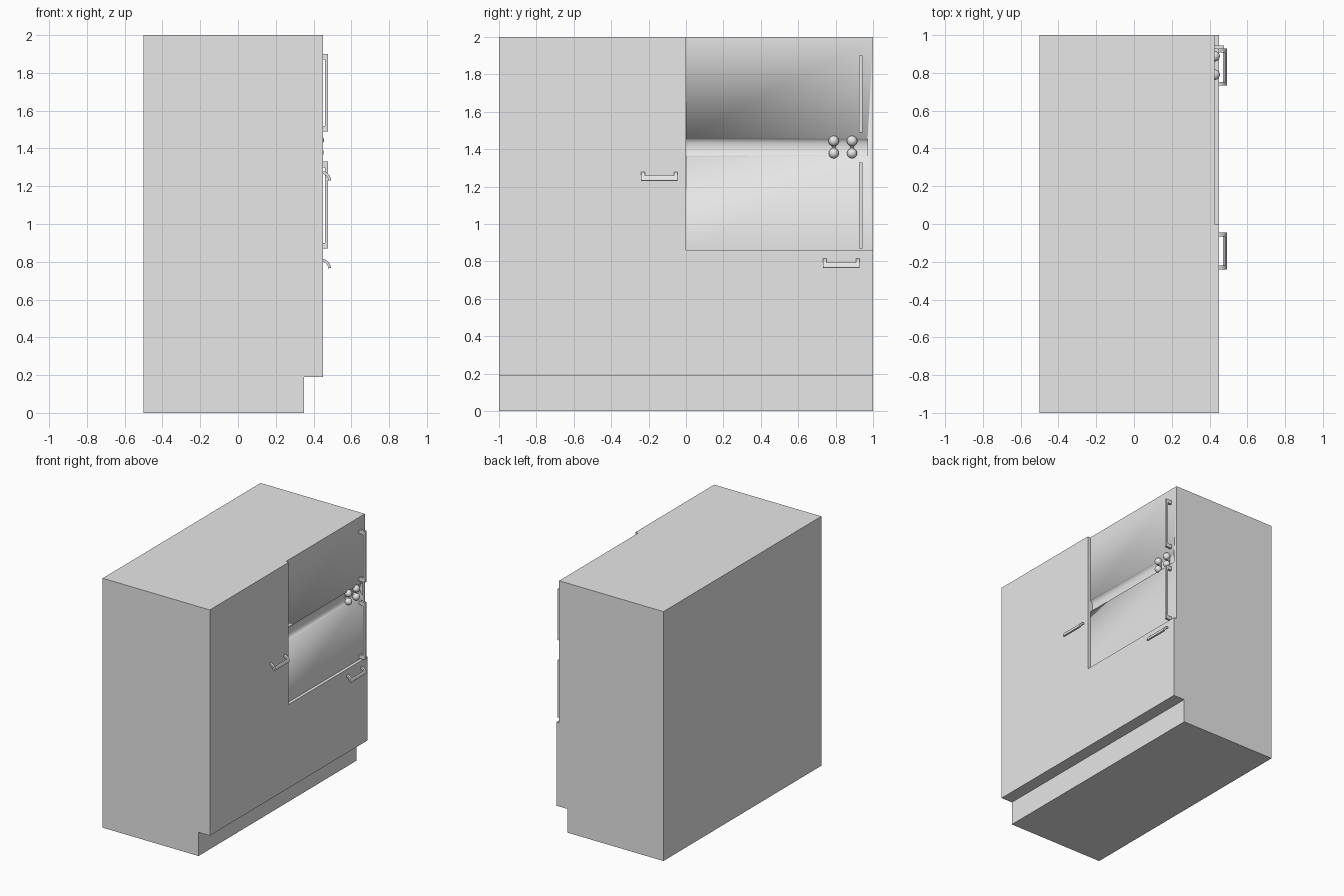
import bpy, bmesh, math
from mathutils import Vector

old = bpy.data.objects.get("Cube")
if old:
    bpy.data.objects.remove(old, do_unlink=True)

grey = bpy.data.materials.new("light grey")
grey.use_nodes = True
grey.diffuse_color = (0.8, 0.8, 0.8, 1)
grey.node_tree.nodes["Principled BSDF"].inputs["Base Color"].default_value = (0.8, 0.8, 0.8, 1)


def finish(name, bm):
    bmesh.ops.recalc_face_normals(bm, faces=bm.faces)
    mesh = bpy.data.meshes.new(name)
    bm.to_mesh(mesh)
    bm.free()
    mesh.materials.append(grey)
    ob = bpy.data.objects.new(name, mesh)
    bpy.context.collection.objects.link(ob)
    return ob


def smooth(ob, angle):
    bpy.ops.object.select_all(action="DESELECT")
    ob.select_set(True)
    bpy.context.view_layer.objects.active = ob
    bpy.ops.object.shade_smooth_by_angle(angle=math.radians(angle))


def add_prism(bm, profile, y0, y1):
    """Extrude an (x, z) outline along y."""
    face = bm.faces.new([bm.verts.new((x, y0, z)) for x, z in profile])
    out = bmesh.ops.extrude_face_region(bm, geom=[face])
    verts = [v for v in out["geom"] if isinstance(v, bmesh.types.BMVert)]
    bmesh.ops.translate(bm, vec=(0, y1 - y0, 0), verts=verts)


def prism(name, profile, y0, y1):
    bm = bmesh.new()
    add_prism(bm, profile, y0, y1)
    return finish(name, bm)


def rect(x0, x1, z0, z1):
    return [(x0, z0), (x1, z0), (x1, z1), (x0, z1)]


# Cabinet body with toe kick
body = prism("cabinet_body", [(-0.5, 0), (0.35, 0), (0.35, 0.19), (0.45, 0.19),
                              (0.45, 2), (-0.5, 2)], -1, 1)

# Recessed door panel and the shallow rounded groove across it
PANEL_X, GROOVE_Z = 0.425, 1.41
arc = [(PANEL_X - 0.022 * math.cos(t), GROOVE_Z + 0.05 * math.sin(t))
       for t in [math.radians(a) for a in range(-90, 91, 30)]]
recess = prism("recess_cutter", rect(PANEL_X, 0.6, 0.86, 2.1), 0, 1.1)
groove = prism("groove_cutter", [(0.44, GROOVE_Z - 0.05)] + arc + [(0.44, GROOVE_Z + 0.05)],
               -0.0005, 0.97)
bpy.context.view_layer.objects.active = body
for cutter in (recess, groove):
    mod = body.modifiers.new("cut", "BOOLEAN")
    mod.operation = "DIFFERENCE"
    mod.solver = "EXACT"
    mod.object = cutter
    bpy.ops.object.modifier_apply(modifier=mod.name)
for cutter in (recess, groove):
    bpy.data.objects.remove(cutter, do_unlink=True)
smooth(body, 65)

# Tall door pulls: a bar on two end posts
for name, z0, z1 in (("lower_door_pull", 0.87, 1.33), ("upper_door_pull", 1.49, 1.9)):
    bracket = [(PANEL_X, z0), (0.477, z0), (0.477, z1), (PANEL_X, z1), (PANEL_X, z1 - 0.03),
               (0.461, z1 - 0.03), (0.461, z0 + 0.03), (PANEL_X, z0 + 0.03)]
    prism(name, bracket, 0.926, 0.944)


# Drooping drawer handles: two curved arms joined by a bar
def arm_outline(top, start, end):
    angles = [math.radians(start + (end - start) * i / 4) for i in range(5)]
    pivot_x, pivot_z = 0.447, top - 0.053
    outer = [(pivot_x + 0.045 * math.sin(a), pivot_z + 0.053 * math.cos(a)) for a in angles]
    inner = [(pivot_x + 0.031 * math.sin(a), pivot_z + 0.038 * math.cos(a)) for a in angles]
    return outer + inner[::-1]


for name, y0, y1, top in (("side_handle", -0.24, -0.045, 1.28), ("drawer_handle", 0.732, 0.928, 0.815)):
    bm = bmesh.new()
    for a, b in ((y0, y0 + 0.02), (y1 - 0.02, y1)):
        add_prism(bm, arm_outline(top, 0, 85), a, b)
    add_prism(bm, arm_outline(top, 52, 85), y0 + 0.02, y1 - 0.02)
    smooth(finish(name, bm), 35)

# Four round knobs on tapered stems rising from the groove
for row, z, r in (("upper", 1.444, 0.028), ("lower", 1.378, 0.027)):
    for side, y in (("inner", 0.79), ("outer", 0.888)):
        bm = bmesh.new()
        ball = Vector((0.427, y, z))
        root = Vector((0.405, y, GROOVE_Z))
        out = bmesh.ops.create_uvsphere(bm, u_segments=16, v_segments=10, radius=r)
        bmesh.ops.translate(bm, vec=ball, verts=out["verts"])
        axis = ball - root
        out = bmesh.ops.create_cone(bm, cap_ends=True, segments=12, radius1=0.008,
                                    radius2=0.022, depth=axis.length)
        turn = axis.to_track_quat("Z", "Y").to_matrix()
        bmesh.ops.rotate(bm, cent=(0, 0, 0), matrix=turn, verts=out["verts"])
        bmesh.ops.translate(bm, vec=(ball + root) / 2, verts=out["verts"])
        smooth(finish(f"{row}_{side}_knob", bm), 40)
